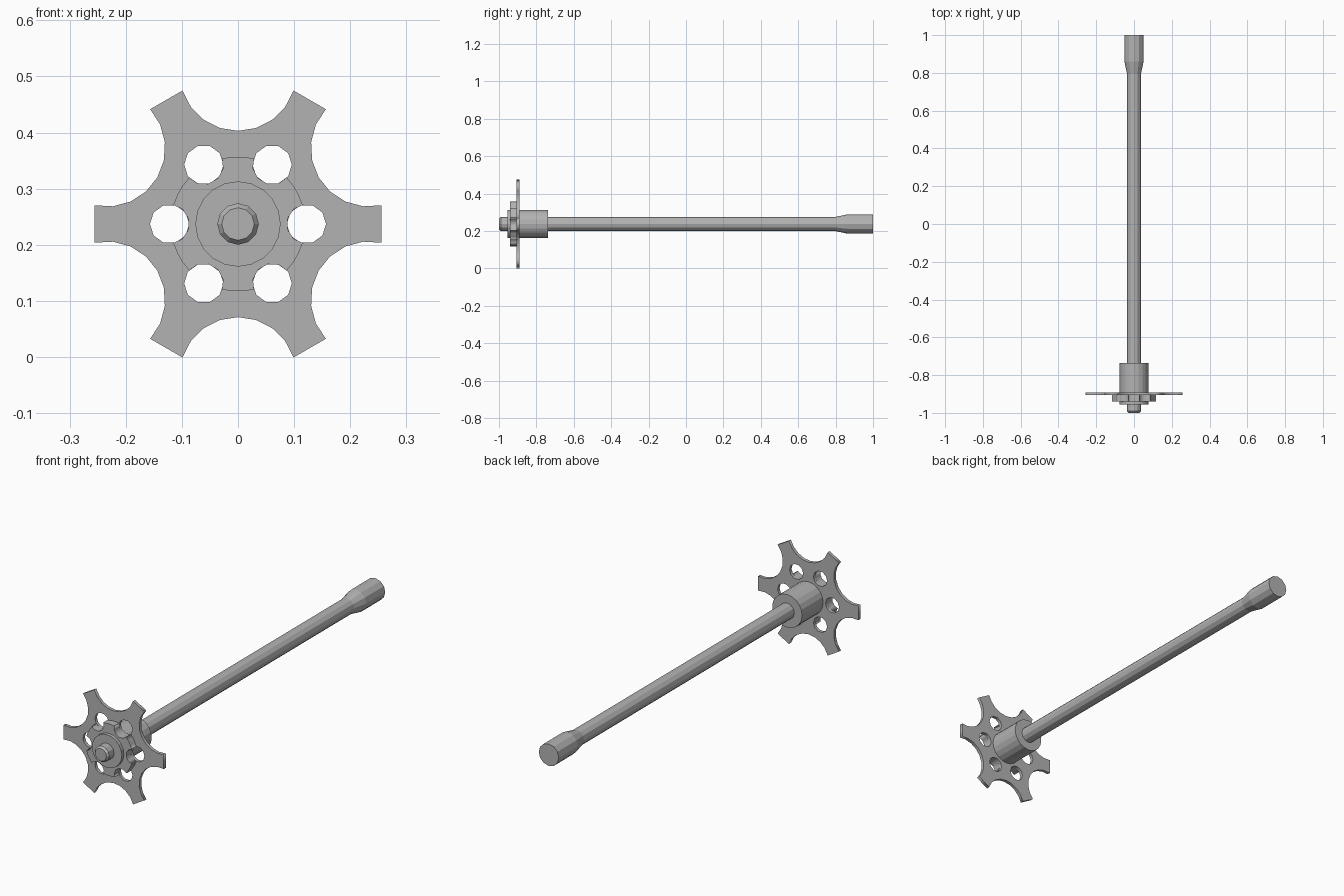
import bpy, bmesh
from math import sin, cos, radians, pi
from mathutils import Matrix

if "Cube" in bpy.data.objects:
    bpy.data.objects.remove(bpy.data.objects["Cube"], do_unlink=True)

AXIS_Z = 0.237
HOLE_RING, HOLE_R = 0.122, 0.035

grey = bpy.data.materials.new("metal_grey")
grey.use_nodes = True
COLOUR = (0.45, 0.45, 0.45, 1)
grey.diffuse_color = COLOUR
grey.node_tree.nodes["Principled BSDF"].inputs["Base Color"].default_value = COLOUR


def add_object(name, mesh):
    mesh.materials.clear()
    mesh.materials.append(grey)
    obj = bpy.data.objects.new(name, mesh)
    bpy.context.collection.objects.link(obj)
    return obj


def lathe(name, profile, sides):
    """Capped round part along y from (y, radius) pairs."""
    bm = bmesh.new()
    rings = [[bm.verts.new((r * sin(2 * pi * i / sides), y,
                            AXIS_Z + r * cos(2 * pi * i / sides)))
              for i in range(sides)] for y, r in profile]
    for a, b in zip(rings, rings[1:]):
        for i in range(sides):
            j = (i + 1) % sides
            bm.faces.new((a[i], a[j], b[j], b[i]))
    bm.faces.new(rings[0])
    bm.faces.new(rings[-1])
    bmesh.ops.recalc_face_normals(bm, faces=bm.faces)
    mesh = bpy.data.meshes.new(name)
    bm.to_mesh(mesh)
    bm.free()
    return add_object(name, mesh)


def flat_part(name, outlines, y_front, y_back):
    """Filled outlines (inner ones become holes) given thickness along y."""
    curve = bpy.data.curves.new(name + "_outline", "CURVE")
    curve.dimensions = "2D"
    curve.fill_mode = "BOTH"
    curve.extrude = (y_back - y_front) / 2
    for points in outlines:
        spline = curve.splines.new("POLY")
        spline.points.add(len(points) - 1)
        spline.use_cyclic_u = True
        for p, (x, z) in zip(spline.points, points):
            p.co = (x, z, 0, 1)
    temp = bpy.data.objects.new(name + "_temp", curve)
    mesh = bpy.data.meshes.new_from_object(temp)
    bpy.data.objects.remove(temp)
    bpy.data.curves.remove(curve)
    mesh.transform(Matrix.Translation((0, (y_front + y_back) / 2, AXIS_Z))
                   @ Matrix.Rotation(pi / 2, 4, "X"))
    mesh.name = name
    bm = bmesh.new()
    bm.from_mesh(mesh)
    bmesh.ops.remove_doubles(bm, verts=bm.verts, dist=0.00001)
    bmesh.ops.recalc_face_normals(bm, faces=bm.faces)
    bm.to_mesh(mesh)
    bm.free()
    return add_object(name, mesh)


def polar(angle, r, centre=(0, 0)):
    a = radians(angle)
    return centre[0] + r * cos(a), centre[1] + r * sin(a)


# Six-armed plate: concave arcs between the arms, and a ring of holes
plate = []
for k in range(6):
    mid = 30 + 60 * k
    centre = polar(mid, 0.27)
    plate += [polar(mid + 180 + s * 18, 0.104, centre) for s in range(4, -5, -1)]
holes = [[polar(36 * i, HOLE_R, polar(60 * k, HOLE_RING)) for i in range(10)]
         for k in range(6)]
flat_part("spoked_plate", [plate] + holes, -0.906, -0.891)

# Thicker boss with scallops that follow the holes
boss = []
for k in range(6):
    a = 60 * k
    centre = polar(a, HOLE_RING)
    boss += [polar(a + 262 - 33 * i, HOLE_R, centre) for i in range(6)][::1]
    boss += [polar(a + 16.5 + 9 * i, 0.12) for i in range(4)]
flat_part("scalloped_boss", [boss], -0.94, -0.906)

# Round parts along the axis
lathe("hub", [(-0.955, 0.076), (-0.737, 0.076)], 20)
lathe("shaft", [(-1, 0.029), (-0.99, 0.037), (0.795, 0.037),
                (0.861, 0.051), (1, 0.051)], 12)
